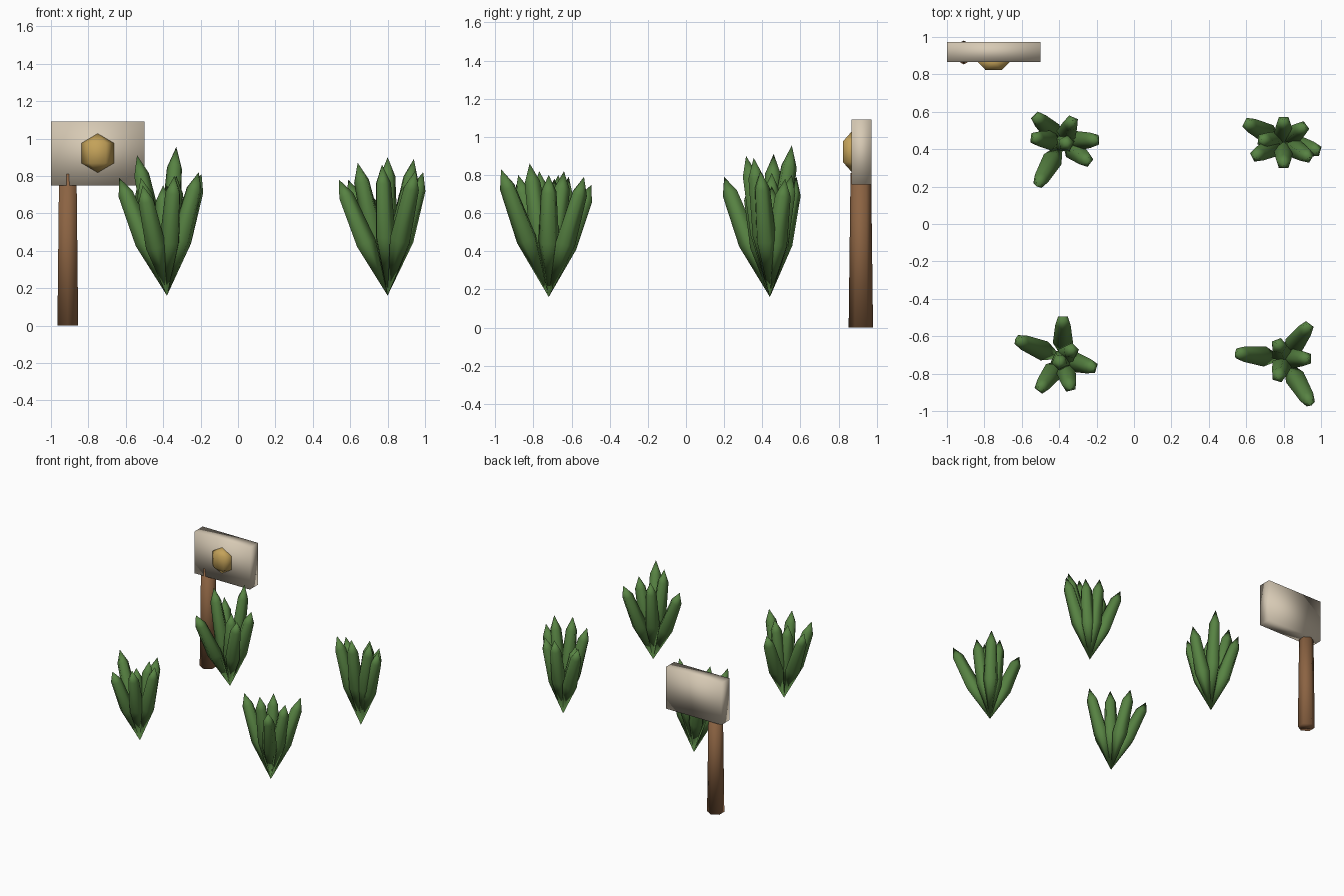
import bpy, bmesh, math
from mathutils import Vector, Matrix

if "Cube" in bpy.data.objects:
    bpy.data.objects.remove(bpy.data.objects["Cube"])


def material(name, rgb):
    m = bpy.data.materials.new(name)
    m.diffuse_color = (*rgb, 1)
    m.use_nodes = True
    m.node_tree.nodes["Principled BSDF"].inputs["Base Color"].default_value = m.diffuse_color
    return m


GREEN = material("leaf green", (0.095, 0.225, 0.055))
WOOD = material("wood brown", (0.26, 0.125, 0.055))
CREAM = material("board cream", (0.68, 0.59, 0.46))
GOLD = material("gold", (0.55, 0.36, 0.10))


def finish(name, bm, mat):
    bmesh.ops.recalc_face_normals(bm, faces=bm.faces)
    for f in bm.faces:
        f.smooth = True
    me = bpy.data.meshes.new(name)
    bm.to_mesh(me)
    bm.free()
    me.materials.append(mat)
    ob = bpy.data.objects.new(name, me)
    bpy.context.collection.objects.link(ob)
    return ob


def lathe(bm, profile, sides, matrix, start=math.pi / 2):
    """Spin (radius, height) points around z; radius 0 makes a point."""
    rings = []
    for r, h in profile:
        n = sides if r else 1
        rings.append([bm.verts.new(matrix @ Vector((
            r * math.cos(start + i * math.tau / sides),
            r * math.sin(start + i * math.tau / sides), h))) for i in range(n)])
    for a, b in zip(rings, rings[1:]):
        for i in range(sides):
            j = (i + 1) % sides
            quad = [a[i % len(a)], a[j % len(a)], b[j % len(b)], b[i % len(b)]]
            bm.faces.new(list(dict.fromkeys(quad)))
    for ring in (rings[0], rings[-1]):
        if len(ring) > 1:
            bm.faces.new(ring)


# sign post: tapered six-sided pole
bm = bmesh.new()
lathe(bm, [(0.064, 0), (0.054, 0.81)], 6, Matrix.Translation((-0.91, 0.917, 0)))
finish("sign_post", bm, WOOD)

# sign board: softly shaded box
bm = bmesh.new()
bmesh.ops.create_cube(bm, size=1, matrix=Matrix.Translation((-0.75, 0.92, 0.92))
                      @ Matrix.Diagonal((0.5, 0.106, 0.34, 1)))
finish("sign_board", bm, CREAM)

# badge: flattened low-poly ball set into the board front
bm = bmesh.new()
lathe(bm, [(0, -0.105), (0.087, -0.054), (0.087, 0.054), (0, 0.105)], 6,
      Matrix.Translation((-0.75, 0.868, 0.922)) @ Matrix.Diagonal((1, 0.6, 1, 1)), start=0)
finish("sign_badge", bm, GOLD)

# plants: leaf tips for each root point
plants = {
    "plant_back_left": ((-0.38, 0.44), [
        (-0.33, 0.555, 0.955), (-0.54, 0.46, 0.91), (-0.53, 0.58, 0.79),
        (-0.195, 0.45, 0.81), (-0.24, 0.33, 0.76), (-0.52, 0.20, 0.79),
        (-0.36, 0.43, 0.76)]),
    "plant_back_right": ((0.80, 0.44), [
        (0.80, 0.315, 0.90), (0.64, 0.36, 0.87), (0.94, 0.355, 0.89),
        (0.99, 0.39, 0.82), (0.59, 0.545, 0.78), (0.80, 0.555, 0.80),
        (0.91, 0.52, 0.78), (0.68, 0.45, 0.74)]),
    "plant_front_left": ((-0.38, -0.72), [
        (-0.38, -0.495, 0.75), (-0.635, -0.615, 0.79), (-0.21, -0.77, 0.82),
        (-0.51, -0.89, 0.75), (-0.34, -0.88, 0.80), (-0.33, -0.67, 0.80),
        (-0.40, -0.74, 0.75)]),
    "plant_front_right": ((0.80, -0.72), [
        (0.95, -0.97, 0.83), (0.77, -0.82, 0.86), (0.54, -0.69, 0.78),
        (0.94, -0.535, 0.79), (0.93, -0.72, 0.80), (0.77, -0.64, 0.82)]),
}
for name, ((x, y), tips) in plants.items():
    bm = bmesh.new()
    root = Vector((x, y, 0.16))
    for tip in tips:
        d = Vector(tip) - root
        n = d.length
        m = Matrix.Translation(root) @ d.to_track_quat('Z', 'Y').to_matrix().to_4x4()
        lathe(bm, [(0, 0), (0.057, n * 0.45), (0.043, n * 0.86), (0, n)], 5, m)
    finish(name, bm, GREEN)
